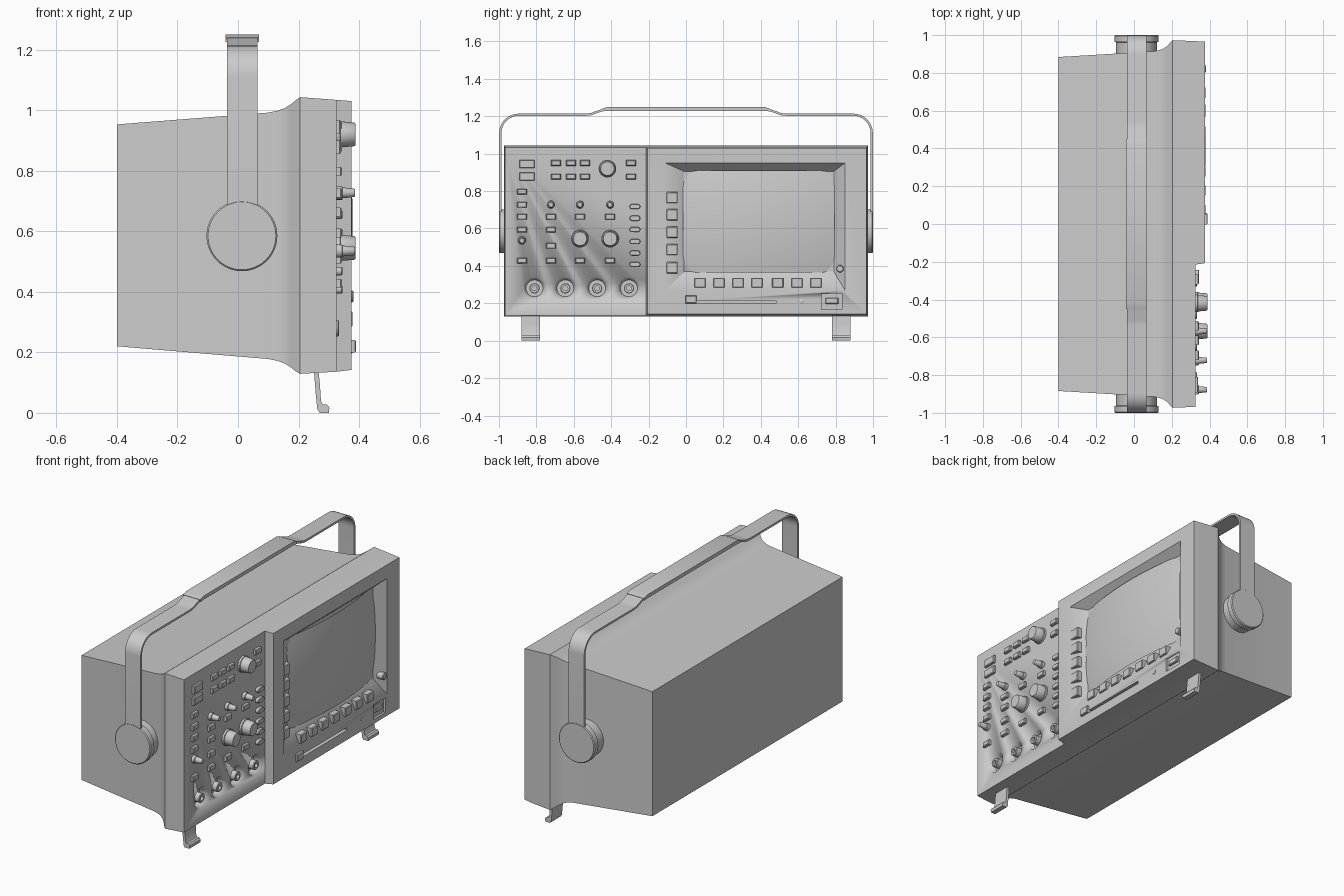
import bpy, bmesh
from math import cos, sin, pi
from mathutils import Vector

if "Cube" in bpy.data.objects:
    bpy.data.objects.remove(bpy.data.objects["Cube"])


def build(name, parts, angle=0.6):
    """One object from several lofts; a part is (list of rings, cyclic)."""
    bm = bmesh.new()
    for rings, cyclic in parts:
        vs = [[bm.verts.new(p) for p in r] for r in rings]
        n = len(vs[0])
        pairs = list(zip(vs, vs[1:])) + ([(vs[-1], vs[0])] if cyclic else [])
        for a, b in pairs:
            for i in range(n):
                j = (i + 1) % n
                bm.faces.new((a[i], a[j], b[j], b[i]))
        if not cyclic:
            bm.faces.new(vs[0][::-1])
            bm.faces.new(vs[-1])
    bmesh.ops.recalc_face_normals(bm, faces=bm.faces)
    return finish(name, bm, angle)


def finish(name, bm, angle=0.6):
    me = bpy.data.meshes.new(name)
    bm.to_mesh(me)
    bm.free()
    ob = bpy.data.objects.new(name, me)
    bpy.context.collection.objects.link(ob)
    bpy.ops.object.select_all(action='DESELECT')
    ob.select_set(True)
    bpy.context.view_layer.objects.active = ob
    bpy.ops.object.shade_smooth_by_angle(angle=angle)
    return ob


def rect(x, y0, y1, z0, z1):
    return [(x, y0, z0), (x, y1, z0), (x, y1, z1), (x, y0, z1)]


def block(y, z, w, h, x0, x1, inset=0.004):
    """Rectangular key with a small chamfer on its front."""
    def ring(x, s):
        return rect(x, y - w / 2 + s, y + w / 2 - s, z - h / 2 + s, z + h / 2 - s)
    return [ring(x0, 0), ring(x1 - inset, 0), ring(x1, inset)], False


def lathe(y, z, profile, n=32, cyclic=False):
    """Turned part about the x direction; profile is (radius, x)."""
    return [[(x, y + r * cos(2 * pi * i / n), z + r * sin(2 * pi * i / n)) for i in range(n)]
            for r, x in profile], cyclic


def pill(y, z, w, h, x0, x1):
    def ring(x, s):
        r, d = h / 2 - s, (w - h) / 2
        return [(x, y + (d if k < 7 else -d) + r * cos(-pi / 2 + pi * (k if k < 7 else k - 1) / 6),
                 z + r * sin(-pi / 2 + pi * (k if k < 7 else k - 1) / 6)) for k in range(14)]
    return [ring(x0, 0), ring(x1 - 0.003, 0), ring(x1, 0.003)], False


def cut(ob, parts):
    cutter = build("cutter", parts)
    cutter.hide_render = True
    m = ob.modifiers.new("cut", 'BOOLEAN')
    m.operation, m.solver, m.object = 'DIFFERENCE', 'EXACT', cutter
    bpy.context.view_layer.objects.active = ob
    # cut goes first so smoothing stays last
    bpy.ops.object.modifier_move_to_index(modifier=m.name, index=0)
    bpy.ops.object.modifier_apply(modifier=m.name)
    bpy.data.objects.remove(cutter)


P = 0.325   # control panel plane
F = 0.375   # screen bezel plane

# Case: lofted rectangles with a flared front collar
sections = [(-0.4, 0.884, 0.22, 0.953), (0.10, 0.914, 0.178, 0.992), (0.13, 0.919, 0.172, 0.998),
            (0.155, 0.928, 0.163, 1.007), (0.175, 0.942, 0.15, 1.02), (0.19, 0.958, 0.138, 1.032),
            (0.205, 0.973, 0.129, 1.043), (P, 0.968, 0.136, 1.034)]
case = build("case", [([rect(x, -w, w, a, b) for x, w, a, b in sections], False)])

# Signal sockets: dished recess with a hollow post
sockets = [(y, 0.28) for y in (-0.81, -0.645, -0.475, -0.305)]
cut(case, [lathe(y, z, [(0.045, 0.285), (0.06, P), (0.06, P + 0.02)]) for y, z in sockets])
build("signal_sockets", [lathe(y, z, [(0.027, 0.28), (0.027, 0.33), (0.024, 0.333), (0.013, 0.333),
                                      (0.013, 0.30)]) for y, z in sockets])

# Screen bezel: frame with sloping recess walls
bezel = build("screen_bezel", [([rect(P, -0.215, 0.968, 0.136, 1.034),
                                 rect(F, -0.207, 0.965, 0.142, 1.03),
                                 rect(F, -0.11, 0.85, 0.27, 0.95),
                                 rect(P, -0.01, 0.79, 0.37, 0.905)], True)])
cut(bezel, [block(0.265, 0.207, 0.43, 0.016, 0.345, 0.40, 0),
            block(0.78, 0.21, 0.11, 0.085, 0.362, 0.40, 0)])

# Bulging screen glass
bm = bmesh.new()
bmesh.ops.create_grid(bm, x_segments=24, y_segments=18, size=1)
for v in bm.verts:
    dy, dz = v.co.x * 0.405, v.co.y * 0.272
    v.co = Vector((0.379 - 0.25 * dy * dy - 0.3 * dz * dz, 0.39 + dy, 0.638 + dz))
finish("screen_glass", bm)

# Screen side keys, power key, contacts and jack
build("soft_keys", [block(-0.075, z, 0.06, 0.06, P, 0.374) for z in (0.765, 0.674, 0.58, 0.487, 0.39)]
      + [block(y, 0.31, 0.06, 0.052, P, 0.378)
         for y in (0.075, 0.177, 0.278, 0.38, 0.49, 0.594, 0.695)])
build("power_key", [block(0.027, 0.22, 0.06, 0.042, 0.36, 0.39)])
build("test_contact", [block(0.78, 0.213, 0.07, 0.032, 0.355, 0.374)])
build("ground_contact", [lathe(0.62, 0.21, [(0.013, 0.37), (0.013, 0.377), (0.009, 0.379)], 20)])
build("screen_dial", [lathe(0.823, 0.385, [(0.02, 0.34), (0.02, 0.377), (0.016, 0.381)], 24)])

# Panel keys
small = [(-0.877, z) for z in (0.797, 0.727, 0.663, 0.594, 0.428)]
small += [(-0.722, z) for z in (0.663, 0.594, 0.508, 0.428)]
small += [(y, z) for y in (-0.567, -0.406) for z in (0.663, 0.428)]
small += [(y, z) for y in (-0.695, -0.615, -0.54, -0.294) for z in (0.95, 0.877)]
build("panel_keys", [block(y, z, 0.052, 0.03, 0.32, 0.343) for y, z in small])
build("large_keys", [block(-0.85, z, 0.082, 0.045, 0.32, 0.34) for z in (0.945, 0.878)])
build("oval_keys", [pill(-0.273, z, 0.058, 0.028, 0.32, 0.345)
                    for z in (0.717, 0.655, 0.594, 0.53, 0.468, 0.408)])

# Knobs with a low skirt
build("large_knobs", [lathe(y, z, [(0.047, 0.32), (0.047, 0.337), (0.043, 0.339), (0.039, 0.384), (0.036, 0.388)])
                      for y, z in ((-0.42, 0.92), (-0.567, 0.545), (-0.406, 0.545))])
build("small_knobs", [lathe(y, z, [(0.022, 0.32), (0.022, 0.343), (0.018, 0.345), (0.014, 0.383), (0.012, 0.386)], 24)
                      for y, z in ((-0.722, 0.727), (-0.567, 0.727), (-0.406, 0.727), (-0.877, 0.535))])


# Carrying handle: bent strap, built as a ribbon along one mirrored path
half = [(0.993, 0.64), (0.993, 1.11)]
half += [(0.895 + 0.098 * cos(a), 1.11 + 0.098 * sin(a)) for a in [pi / 16 * k for k in range(1, 9)]]
half += [(0.54, 1.208), (0.51, 1.211), (0.45, 1.232), (0.42, 1.236)]
path = [Vector(p) for p in half] + [Vector((-y, z)) for y, z in reversed(half)]
rings = []
for i, p in enumerate(path):
    t = (path[min(i + 1, len(path) - 1)] - path[max(i - 1, 0)]).normalized()
    n = Vector((t.y, -t.x)) * 0.006
    rings.append([(x, p.x + s * n.x, p.y + s * n.y)
                  for x, s in ((-0.036, 1), (0.065, 1), (0.065, -1), (-0.036, -1))])
build("handle_strap", [(rings, False)])

# Handle grip: slightly wider sleeve with slanted ends
grip = []
for y, z0, z1 in ((-0.45, 1.226, 1.24), (-0.42, 1.229, 1.25), (0.42, 1.229, 1.25), (0.45, 1.226, 1.24)):
    grip.append([(-0.042, y, z0), (0.07, y, z0), (0.07, y, z1), (-0.042, y, z1)])
build("handle_grip", [(grip, False)])

# Handle pivots on both sides
pivots = []
for s in (-1, 1):
    prof = [(0.108, 0.90), (0.108, 0.962), (0.117, 0.964), (0.117, 0.995), (0.112, 1.0)]
    pivots.append(([[(0.013 + r * cos(pi * i / 24), s * y, 0.585 + r * sin(pi * i / 24))
                     for i in range(48)] for r, y in prof], False))
build("handle_pivots", pivots)

# Tilt feet: bent tabs under the front edge
foot = [(0.25, 0.15), (0.257, 0.06), (0.262, 0.012), (0.27, 0.0), (0.30, 0.0), (0.302, 0.018),
        (0.294, 0.027), (0.28, 0.028), (0.274, 0.04), (0.271, 0.09), (0.265, 0.15)]
build("tilt_feet", [([[(x, c + d, z) for x, z in foot] for d in (-0.05, 0.05)], False)
                    for c in (-0.83, 0.83)])
